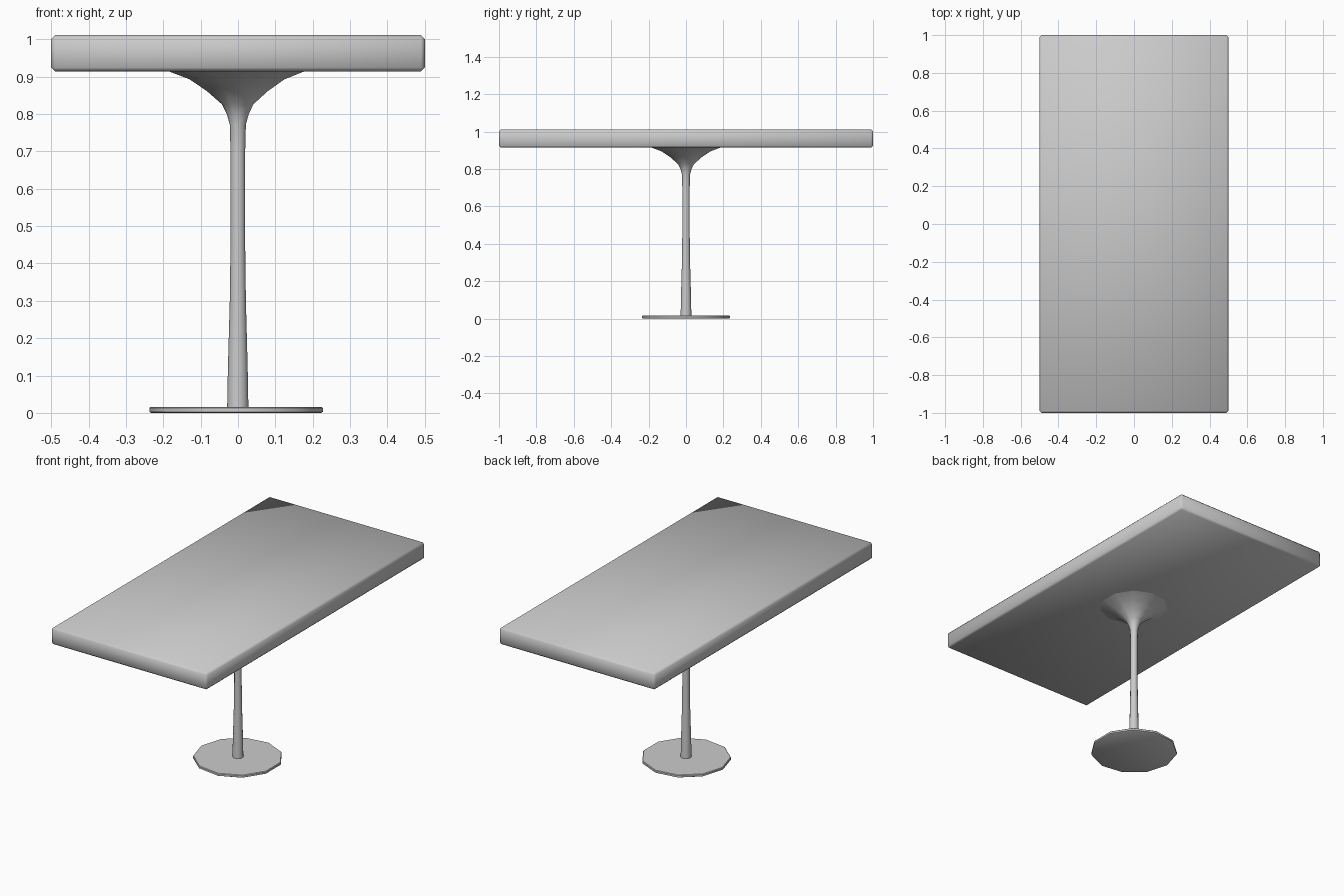
import bpy, math

if "Cube" in bpy.data.objects:
    bpy.data.objects.remove(bpy.data.objects["Cube"])

SIDES = 11


def lathe(name, profile, angle):
    """Revolve (radius, z) points into a closed 11-sided solid, one corner facing -x."""
    verts, faces = [], []
    for r, z in profile:
        for i in range(SIDES):
            a = math.pi + 2 * math.pi * i / SIDES
            verts.append((r * math.cos(a), r * math.sin(a), z))
    for k in range(len(profile) - 1):
        for i in range(SIDES):
            j = (i + 1) % SIDES
            b, t = k * SIDES, (k + 1) * SIDES
            faces.append((b + i, b + j, t + j, t + i))
    faces.append(tuple(reversed(range(SIDES))))
    last = (len(profile) - 1) * SIDES
    faces.append(tuple(range(last, last + SIDES)))
    mesh = bpy.data.meshes.new(name)
    mesh.from_pydata(verts, [], faces)
    obj = bpy.data.objects.new(name, mesh)
    bpy.context.collection.objects.link(obj)
    bpy.ops.object.select_all(action='DESELECT')
    obj.select_set(True)
    bpy.context.view_layer.objects.active = obj
    bpy.ops.object.shade_smooth_by_angle(angle=math.radians(angle))
    return obj


# Floor plate
lathe("base_plate", [(0.232, 0.0), (0.237, 0.003), (0.237, 0.013), (0.234, 0.016)], 40)

# Slender stem flaring into a trumpet below the top
lathe("pedestal", [(0.029, 0.014), (0.027, 0.12), (0.022, 0.30), (0.020, 0.45),
                   (0.020, 0.70), (0.022, 0.772), (0.030, 0.800), (0.043, 0.826),
                   (0.083, 0.861), (0.130, 0.893), (0.188, 0.915)], 60)

# Rectangular top with softly chamfered edges
bpy.ops.mesh.primitive_cube_add(size=1, location=(0, 0, 0.9625))
top = bpy.context.object
top.name = "table_top"
top.scale = (1.0, 2.0, 0.097)
bpy.ops.object.transform_apply(location=False, rotation=False, scale=True)
bevel = top.modifiers.new("edge_chamfer", 'BEVEL')
bevel.width = 0.01
bevel.segments = 1
bpy.ops.object.shade_smooth()
